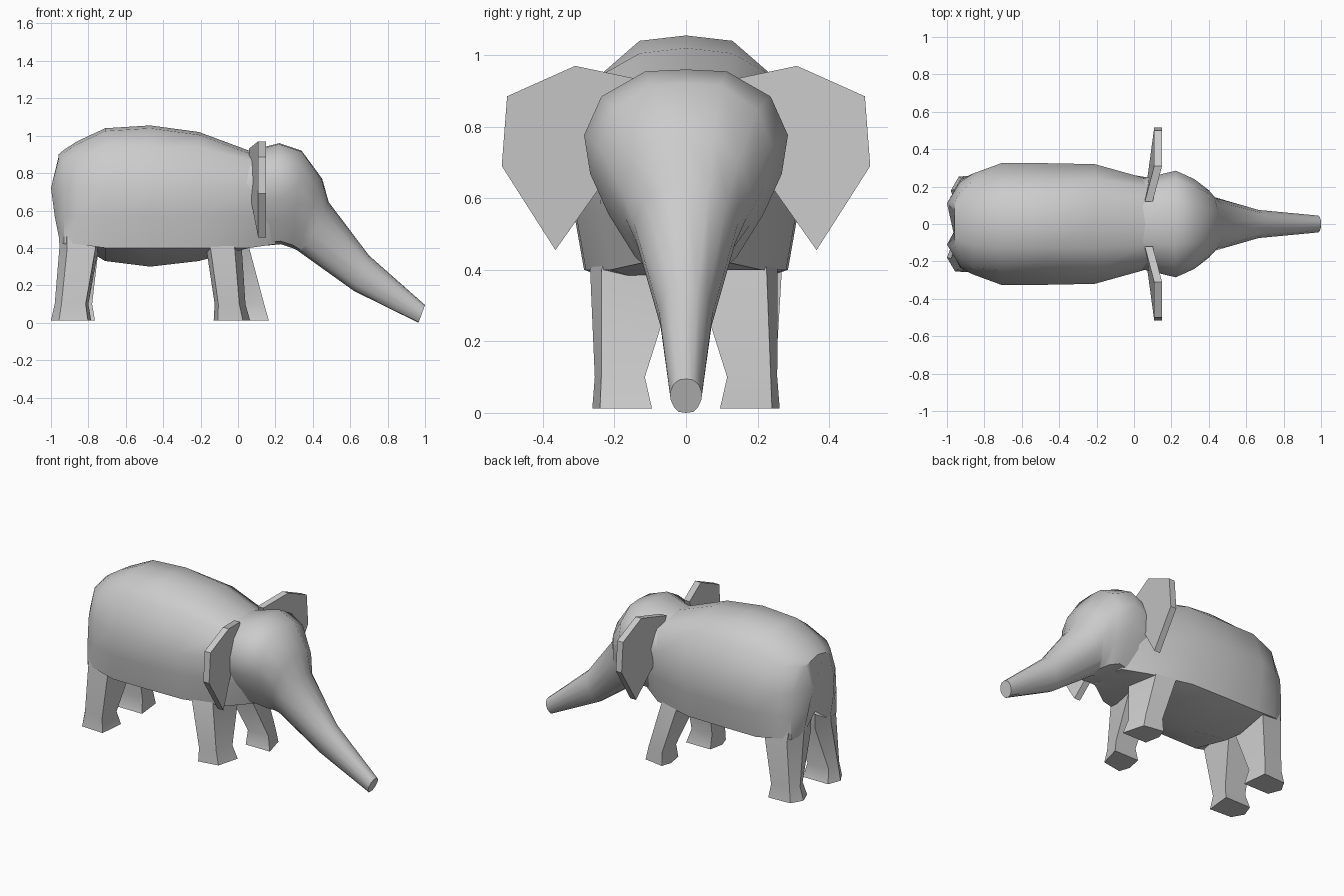
import bpy, bmesh, math


def make(name, rings, angle=35):
    """Skin a list of equal-length point rings and cap both ends."""
    bm = bmesh.new()
    loops = [[bm.verts.new(p) for p in r] for r in rings]
    n = len(loops[0])
    for a, b in zip(loops, loops[1:]):
        for i in range(n):
            j = (i + 1) % n
            bm.faces.new((a[i], a[j], b[j], b[i]))
    bm.faces.new(loops[0])
    bm.faces.new(loops[-1])
    bmesh.ops.recalc_face_normals(bm, faces=bm.faces)
    me = bpy.data.meshes.new(name)
    bm.to_mesh(me)
    bm.free()
    ob = bpy.data.objects.new(name, me)
    bpy.context.collection.objects.link(ob)
    bpy.ops.object.select_all(action='DESELECT')
    ob.select_set(True)
    bpy.context.view_layer.objects.active = ob
    bpy.ops.object.shade_smooth_by_angle(angle=math.radians(angle))
    return ob


def mirrored(half):
    """Close a half section whose first and last points lie on y = 0."""
    return half + [(x, -y, z) for x, y, z in half[-2:0:-1]]


# Body: x, top z, shoulder z, belly z, widths at (top, shoulder, side, low, hem)
body = [
    (-0.97, 0.90, 0.87, 0.52, (0.07, 0.12, 0.11, 0.13, 0.14)),
    (-0.93, 0.925, 0.872, 0.50, (0.09, 0.17, 0.225, 0.235, 0.235)),
    (-0.86, 0.97, 0.88, 0.46, (0.11, 0.232, 0.27, 0.27, 0.262)),
    (-0.71, 1.04, 0.94, 0.33, (0.13, 0.245, 0.325, 0.315, 0.285)),
    (-0.47, 1.055, 0.94, 0.30, (0.13, 0.245, 0.325, 0.315, 0.285)),
    (-0.21, 1.02, 0.94, 0.33, (0.13, 0.245, 0.32, 0.31, 0.28)),
    (0.06, 0.92, 0.87, 0.40, (0.11, 0.20, 0.245, 0.24, 0.21)),
    (0.20, 0.90, 0.84, 0.43, (0.10, 0.18, 0.23, 0.19, 0.12)),
]
rump = (0.01, 0.01, 0.01, -0.03, -0.01, 0.02, 0.03)   # bulge of the rear end
rings = []
for k, (x, top, sh, bot, w) in enumerate(body):
    zs = (top, top - 0.015, sh, 0.72, 0.57, min(0.42, max(0.40, bot)), bot)
    ys = (0,) + w + (0,)
    rings.append(mirrored([(x + (rump[i] if k == 0 else 0), ys[i], zs[i])
                           for i in range(7)]))
make("body", rings, 45)

# Head and trunk: tilted rings (top x, top z, bottom x, bottom z, half width, trunk blend)
head_shape = [(0, 1), (.40, .99), (.83, .86), (1, .66), (.94, .46),
              (.76, .25), (.5, .03), (0, 0)]
trunk_shape = [(0, 1), (.45, .97), (.80, .82), (1, .58), (.95, .38),
               (.75, .17), (.45, .03), (0, 0)]
head = [
    (0.04, 0.915, 0.02, 0.40, 0.24, 0),
    (0.22, 0.96, 0.23, 0.42, 0.285, 0),
    (0.34, 0.92, 0.29, 0.40, 0.24, 0),
    (0.45, 0.77, 0.32, 0.385, 0.18, 0.5),
    (0.485, 0.645, 0.34, 0.37, 0.145, 1),
    (0.70, 0.36, 0.62, 0.17, 0.075, 1),
    (1.0, 0.095, 0.965, 0.0, 0.045, 1),
]
rings = []
for tx, tz, bx, bz, w, t in head:
    half = []
    for (y0, h0), (y1, h1) in zip(head_shape, trunk_shape):
        y, h = y0 + (y1 - y0) * t, h0 + (h1 - h0) * t
        half.append((bx + (tx - bx) * h, y * w, bz + (tz - bz) * h))
    rings.append(mirrored(half))
make("head_and_trunk", rings, 40)

# Ears: thin slabs bent forward towards the outer rim (x, y, z)
ear = [(0.10, 0.12, 0.93), (0.15, 0.31, 0.97), (0.15, 0.50, 0.885),
       (0.15, 0.515, 0.69), (0.15, 0.365, 0.455), (0.11, 0.22, 0.66)]
for side, s in (("left", 1), ("right", -1)):
    make(side + "_ear", [[(x - d, s * y, z) for x, y, z in ear]
                         for d in (0, 0.042)])

# Legs: five-sided rings (z, x min, x max, y inner, y outer), flush with the hem
hind_shape = [(0, .5), (.2, .95), (.92, 1), (1, 0), (.15, 0)]
front_shape = [(0, .6), (.12, 1), (.8, .87), (1, 0), (.1, 0)]


def leg(name, s, shape, sections):
    make(name, [[(a + (b - a) * u, s * (c + (d - c) * v), z)
                 for u, v in shape] for z, a, b, c, d in sections])


def hind(dx):
    return [(0.60, -0.96, -0.76, 0.02, 0.225),
            (0.40, -0.955, -0.745, 0.02, 0.268),
            (0.10, -0.98 + dx, -0.80 + dx, 0.12, 0.25),
            (0.012, -1.0 + dx, -0.785 + dx, 0.095, 0.262)]


def front(dx):
    return [(0.50, -0.16, 0.03, 0.0, 0.23),
            (0.40, -0.17 + dx * .4, 0.02 + dx * .4, 0.02, 0.268 - dx * .12),
            (0.10, -0.125 + dx, 0.04 + dx, 0.115, 0.255),
            (0.012, -0.13 + dx, 0.065 + dx, 0.095, 0.262)]


leg("right_hind_leg", -1, hind_shape, hind(0))
leg("left_hind_leg", 1, hind_shape, hind(0.02))
leg("right_front_leg", -1, front_shape, front(0))
leg("left_front_leg", 1, front_shape, front(0.1))
